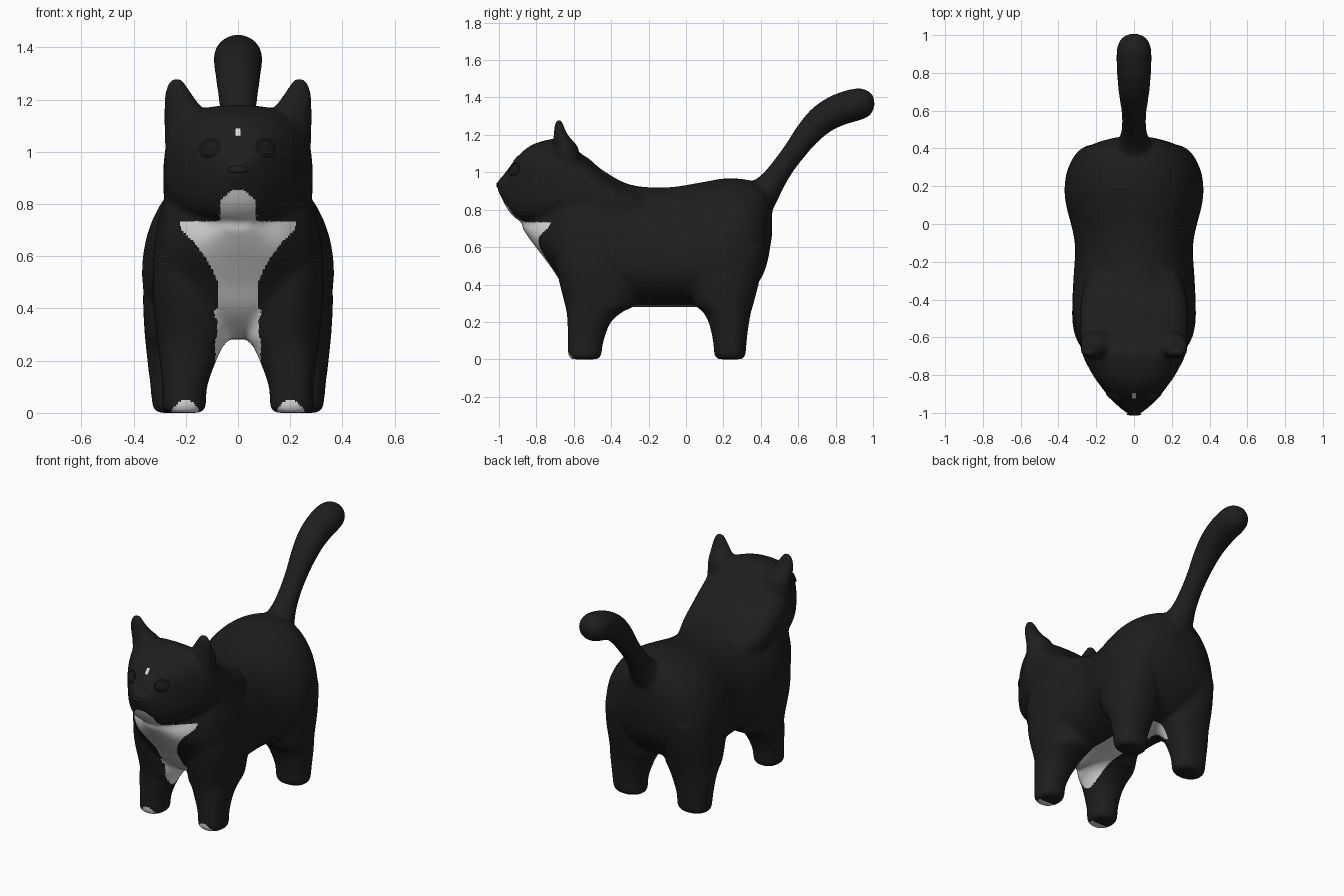
import bpy, bmesh, math
from mathutils import Vector

cube = bpy.data.objects.get("Cube")
if cube:
    bpy.data.objects.remove(cube)


def material(name, value):
    mat = bpy.data.materials.new(name)
    mat.use_nodes = True
    colour = (value, value, value, 1)
    mat.diffuse_color = colour
    shader = mat.node_tree.nodes["Principled BSDF"]
    shader.inputs["Base Color"].default_value = colour
    shader.inputs["Roughness"].default_value = 0.8
    return mat


black = material("black fur", 0.013)
white = material("white fur", 0.75)
eye_black = material("eye black", 0.01)

X, Y, Z = Vector((1, 0, 0)), Vector((0, 1, 0)), Vector((0, 0, 1))


def ring(centre, u, up, down, power=2.0, count=40):
    """Superellipse outline with its own half-height above and below."""
    points = []
    for i in range(count):
        a = math.tau * i / count
        c, s = math.cos(a), math.sin(a)
        cu = math.copysign(abs(c) ** (2 / power), c)
        sv = abs(s) ** (2 / power)
        points.append(Vector(centre) + u * cu + (up if s > 0 else -down) * sv)
    return points


def resample(table, steps=5):
    """Run a smooth spline through the rows of a table."""
    rows = [Vector(r) for r in table]
    result = []
    for i in range(len(rows) - 1):
        p, q = rows[i], rows[i + 1]
        before, after = rows[max(i - 1, 0)], rows[min(i + 2, len(rows) - 1)]
        m0, m1 = (q - before) / 2, (after - p) / 2
        for k in range(steps):
            t = k / steps
            ease = t * t * (3 - 2 * t)
            result.append(p.lerp(q, ease) + m0 * t * (1 - t) ** 2
                          - m1 * t * t * (1 - t))
    return result + [rows[-1]]


def loft(bm, rings):
    """Skin a closed tube through the rings."""
    loops = [[bm.verts.new(p) for p in r] for r in rings]
    for a, b in zip(loops, loops[1:]):
        for i in range(len(a)):
            j = (i + 1) % len(a)
            bm.faces.new((a[i], a[j], b[j], b[i]))
    bm.faces.new(loops[0])
    bm.faces.new(loops[-1])


def loft_along_y(bm, table, power, widest):
    """Rows: y, bottom, top, half width. Widest is a fraction of the height."""
    rings = []
    for y, lo, hi, w in resample(table):
        mid = lo + (hi - lo) * widest
        rings.append(ring((0, y, mid), X * w, Z * (hi - mid), Z * (mid - lo), power))
    loft(bm, rings)


def loft_pair(bm, table, power):
    """Mirrored columns. Rows: z, inner x, outer x, front y, back y."""
    for side in (-1, 1):
        rings = []
        for z, x0, x1, y0, y1 in resample(table):
            half = Y * (y1 - y0) / 2
            rings.append(ring((side * (x0 + x1) / 2, (y0 + y1) / 2, z),
                              X * (x1 - x0) / 2, half, half, power))
        loft(bm, rings)


bm = bmesh.new()

# Torso, throat to rump
loft_along_y(bm, [
    (-.875, .7, .75, .05), (-.83, .635, .79, .11), (-.78, .57, .84, .18),
    (-.72, .49, .93, .235), (-.65, .39, 1.04, .285), (-.55, .31, 1.09, .312),
    (-.45, .285, 1.015, .327), (-.3, .28, .935, .322), (-.1, .28, .92, .314),
    (.1, .28, .95, .36), (.2, .285, .967, .368), (.3, .32, .965, .348),
    (.38, .4, .945, .29), (.43, .5, .91, .2), (.46, .66, .86, .09)], 2.1, .36)

# Head, muzzle through to the neck
loft_along_y(bm, [
    (-1.008, .905, .955, .03), (-.985, .86, .975, .06), (-.95, .795, 1.02, .1),
    (-.9, .745, 1.085, .145), (-.85, .73, 1.13, .183), (-.8, .72, 1.157, .218),
    (-.7, .715, 1.18, .27), (-.63, .715, 1.16, .284), (-.55, .72, 1.09, .287),
    (-.45, .7, 1.0, .285), (-.35, .68, .935, .27), (-.25, .68, .9, .23)], 2.7, .5)

# Legs
loft_pair(bm, [
    (0, .145, .27, -.615, -.47), (.02, .123, .29, -.63, -.453),
    (.1, .118, .289, -.632, -.44), (.2, .083, .3, -.634, -.4),
    (.26, .055, .306, -.64, -.33), (.3, .03, .312, -.65, -.27),
    (.5, .04, .328, -.695, -.25), (.7, .06, .3, -.7, -.3)], 2.3)
loft_pair(bm, [
    (0, .145, .305, .17, .3), (.02, .123, .327, .152, .318),
    (.1, .118, .336, .144, .325), (.2, .085, .348, .12, .338),
    (.26, .058, .354, .085, .35), (.3, .035, .358, .04, .362),
    (.45, .04, .364, .0, .4), (.6, .06, .35, .02, .425)], 2.2)

# Ears
loft_pair(bm, [
    (1.02, .1, .28, -.71, -.56), (1.13, .11, .284, -.712, -.575),
    (1.18, .145, .285, -.71, -.615), (1.22, .172, .283, -.707, -.642),
    (1.26, .198, .272, -.702, -.656), (1.284, .213, .255, -.695, -.665)], 2)

# Tail: y, z, radius along a curved path
path = resample([
    (.36, .82, .1), (.42, .895, .085), (.47, .96, .067), (.53, 1.045, .06),
    (.59, 1.125, .062), (.65, 1.205, .07), (.73, 1.285, .08),
    (.82, 1.335, .086), (.91, 1.362, .087), (.96, 1.372, .077),
    (.99, 1.378, .055), (1.007, 1.38, .025)], 3)
spine = [Vector((0, y, z)) for y, z, r in path]
rings = []
for i, (y, z, r) in enumerate(path):
    along = spine[min(i + 1, len(path) - 1)] - spine[max(i - 1, 0)]
    across = X.cross(along.normalized()) * r
    rings.append(ring(spine[i], X * r * 1.07, across, across))
loft(bm, rings)

bmesh.ops.recalc_face_normals(bm, faces=bm.faces)
mesh = bpy.data.meshes.new("cat_body")
bm.to_mesh(mesh)
bm.free()
body = bpy.data.objects.new("cat_body", mesh)
bpy.context.collection.objects.link(body)
bpy.context.view_layer.objects.active = body
body.select_set(True)

# Fuse the parts into one soft skin
fuse = body.modifiers.new("fuse", 'REMESH')
fuse.mode = 'VOXEL'
fuse.voxel_size = 0.009
soften = body.modifiers.new("soften", 'SMOOTH')
soften.factor = 0.5
soften.iterations = 32
for name in ("fuse", "soften"):
    bpy.ops.object.modifier_apply(modifier=name)
mesh = body.data

# White bib, chin, belly stripe and toes
BIB = [(.25, .085), (.32, .08), (.42, .073), (.5, .077), (.55, .1),
       (.59, .12), (.66, .175), (.7, .215), (.735, .225)]


def bib_width(z):
    for (z0, w0), (z1, w1) in zip(BIB, BIB[1:]):
        if z0 <= z <= z1:
            return w0 + (w1 - w0) * (z - z0) / (z1 - z0)
    return 0


def is_white(c, n):
    x = abs(c.x)
    chin = c.y < -.78 and x < .07 and c.z < .855 - 9 * x * x
    bib = -.9 < c.y < -.48 and x < bib_width(c.z) and n.y < .2
    belly = c.y < .21 and c.z < .4 and x < .088 and n.z < -.3
    toe = c.y < -.56 and x > .15 and c.z < .05 - 14 * (x - .2) ** 2
    return chin or bib or belly or toe


mesh.materials.clear()
mesh.materials.append(black)
mesh.materials.append(white)
for face in mesh.polygons:
    face.use_smooth = True
    face.material_index = int(is_white(face.center, face.normal))


def place_on_face(obj, x, z, name, mat, smooth=True):
    """Seat a part on the skin, its own z axis pointing outward."""
    hit, spot, normal, index = body.ray_cast(Vector((x, -2, z)), Y)
    obj.name = name
    obj.location = spot
    obj.rotation_euler = normal.to_track_quat('Z', 'Y').to_euler()
    obj.data.materials.append(mat)
    for face in obj.data.polygons:
        face.use_smooth = smooth


# Eyes with rims
for side, label in ((1, "left"), (-1, "right")):
    bpy.ops.mesh.primitive_uv_sphere_add(segments=24, ring_count=12, radius=.033)
    eye = bpy.context.object
    eye.scale = (1.2, 1, .35)
    place_on_face(eye, side * .108, 1.015, label + "_eye", eye_black)
    bpy.ops.mesh.primitive_torus_add(major_radius=.034, minor_radius=.005,
                                     major_segments=28, minor_segments=8)
    rim = bpy.context.object
    rim.scale = (1.2, 1, 1)
    place_on_face(rim, side * .108, 1.015, label + "_eye_rim", black)

# Nose
bpy.ops.mesh.primitive_uv_sphere_add(segments=20, ring_count=10, radius=.04)
nose = bpy.context.object
nose.scale = (1, .35, .18)
place_on_face(nose, 0, .932, "nose", black)

# Forehead spot
bpy.ops.mesh.primitive_cube_add(size=1)
spot = bpy.context.object
spot.scale = (.02, .04, .008)
place_on_face(spot, 0, 1.074, "forehead_spot", white, smooth=False)
